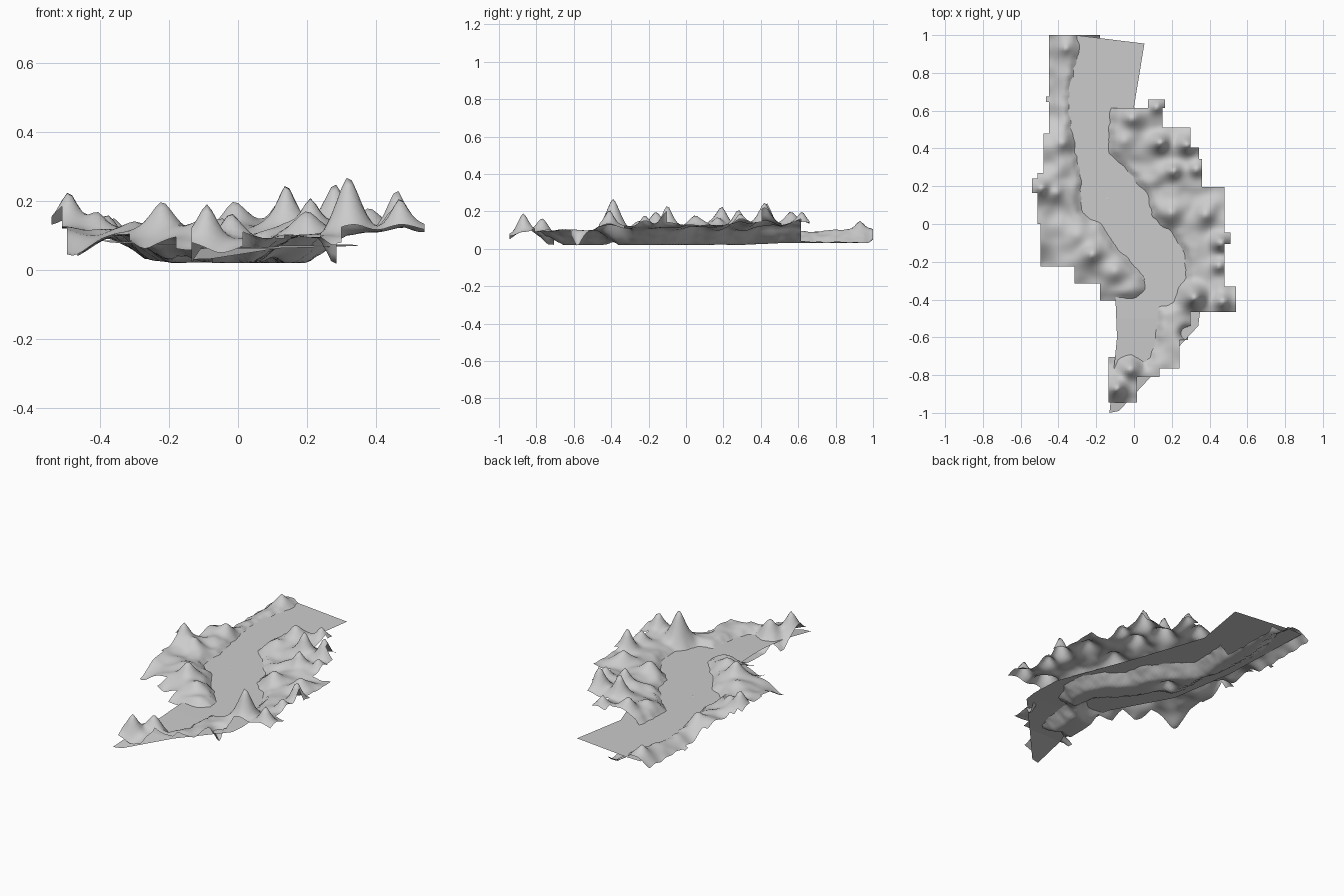
import bpy, bmesh, math
from mathutils import Vector, noise

if "Cube" in bpy.data.objects:
    bpy.data.objects.remove(bpy.data.objects["Cube"])

STEP = 0.015

# River shoreline, followed down the left bank and back up the right bank
SHORE = [(-.31, 1.05), (-.29, .94), (-.34, .7), (-.33, .42), (-.285, .3), (-.28, .08),
         (-.24, .02), (-.18, .01), (-.1, -.12), (.05, -.28), (.06, -.35), (0, -.38),
         (-.2, -.41), (-.2, -.8), (-.09, -.78), (-.08, -.72), (-.01, -.7), (.06, -.75),
         (.11, -.65), (.13, -.44), (.22, -.42), (.28, -.29), (.27, -.17), (.2, -.03),
         (.1, .05), (.07, .16), (-.05, .3), (-.13, .38), (-.12, .6), (-.1, 1.05)]
# Stepped outer edges: (lower y of the band, x)
LEFT = [(.68, -.455), (.64, -.47), (.48, -.45), (.27, -.48), (.24, -.51), (.16, -.54),
        (0, -.515), (-.23, -.495), (-.32, -.315), (-.41, -.18), (-.7, -.08), (-.945, -.135)]
RIGHT = [(.655, -.18), (.62, .17), (.51, .15), (.4, .3), (.34, .34), (.2, .36), (-.04, .485),
         (-.11, .505), (-.33, .485), (-.46, .54), (-.54, .3), (-.62, .29), (-.76, .24),
         (-.81, .135), (-.945, .02)]
# Hollows along the outer left edge in the north
HILLS = [(-.48, y, .035, .07) for y in (.98, .88, .78, .68, .58)]
# Hill tops and hollows: x, y, height, spread
HILLS += [(-.48, -.22, .04, .09), (-.27, -.32, .06, .07), (-.14, -.42, .055, .06),
          (-.06, -.96, .035, .06), (.28, -.58, .01, .035),
          (-.49, .19, .23, .045), (-.22, -.16, .2, .05), (-.09, -.87, .19, .045), (-.02, -.77, .165, .04),
          (-.01, .56, .2, .055), (.12, .62, .2, .035), (.14, .43, .25, .04), (.28, .42, .25, .045),
          (.32, -.39, .27, .05), (.46, -.1, .235, .04), (.47, -.41, .21, .04), (.21, .28, .21, .04),
          (.2, .06, .17, .05), (.33, .29, .19, .04), (.45, -.22, .18, .035), (.38, .05, .18, .05),
          (-.36, .93, .15, .03), (-.38, .43, .16, .04), (-.41, .17, .17, .04), (-.3, -.06, .14, .05),
          (-.1, -.25, .15, .05), (-.02, -.34, .11, .04), (-.14, .13, .082, .045), (-.05, .44, .15, .05)]
# Water level falling downstream: (y, z)
LEVELS = [(-1, .03), (-.78, .062), (-.5, .07), (1, .085)]


def edge(table, y):
    return next((x for low, x in table if y > low), None)


def water_level(y):
    for (ya, za), (yb, zb) in zip(LEVELS, LEVELS[1:]):
        if y <= yb or yb == 1:
            return za + (zb - za) * (y - ya) / (yb - ya)


def shore_distance(x, y):
    """Signed distance to the shoreline, positive on land."""
    best, inside = 9.0, False
    for (ax, ay), (bx, by) in zip(SHORE, SHORE[1:] + SHORE[:1]):
        dx, dy = bx - ax, by - ay
        t = max(0, min(1, ((x - ax) * dx + (y - ay) * dy) / (dx * dx + dy * dy)))
        best = min(best, math.hypot(x - ax - t * dx, y - ay - t * dy))
        if (ay > y) != (by > y) and x < ax + dx * (y - ay) / dy:
            inside = not inside
    return -best if inside else best


def height(x, y):
    d = shore_distance(x, y) + .012 * noise.noise(Vector((x * 25, y * 25, 0)))
    z = water_level(y)
    if d < 0:
        z = max(z + d * .7, .02 + .01 * max(0, min(1, (y - .3) * 5)))
    else:
        z += min(d, .03) * .6 + .03 * (1 - math.exp(-d / .12))
        z += min(1, d / .06) * .022 * noise.noise(Vector((x * 11, y * 11, 3)))
    for hx, hy, hz, s in HILLS:
        r = math.hypot(x - hx, y - hy) / s
        if r < 3:
            z += (hz - z) * math.exp(-r ** 1.6)
    return max(z, 0)


def finish(bm, name):
    mesh = bpy.data.meshes.new(name)
    bm.to_mesh(mesh)
    bm.free()
    obj = bpy.data.objects.new(name, mesh)
    bpy.context.collection.objects.link(obj)
    return obj


# Terrain: banks and river bed on one grid with stepped borders
bm = bmesh.new()
verts = {}


def vert(i, j):
    if (i, j) not in verts:
        x, y = i * STEP, j * STEP
        verts[i, j] = bm.verts.new((x, min(y, 1.0), height(x, y)))
    return verts[i, j]


for j in range(-63, 67):
    y = (j + .5) * STEP
    left, right = edge(LEFT, y), edge(RIGHT, y)
    if left is None or right is None:
        continue
    for i in range(round(left / STEP), round(right / STEP)):
        x = (i + .5) * STEP
        if .62 < y < .655 and -.18 < x < .08:
            continue
        bm.faces.new([vert(i, j), vert(i + 1, j), vert(i + 1, j + 1), vert(i, j + 1)])
for f in bm.faces:
    f.smooth = True
finish(bm, "terrain")

# Water: one sheet reaching under both banks, cut across where the slope changes
bm = bmesh.new()
outline = [(-.13, -1), (-.08, -.99), (.34, -.54), (.35, -.46), (.34, -.28), (.15, .2), (0, .62),
           (.055, .955), (-.31, 1), (-.4, 1), (-.37, .4), (-.3, 0), (-.1, -.35), (-.09, -.6)]
bm.faces.new([bm.verts.new((x, y, 0)) for x, y in outline])
for y, _ in LEVELS[1:3]:
    bmesh.ops.bisect_plane(bm, geom=bm.verts[:] + bm.edges[:] + bm.faces[:],
                           plane_co=(0, y, 0), plane_no=(0, 1, 0))
for v in bm.verts:
    v.co.z = water_level(v.co.y)
finish(bm, "water")
